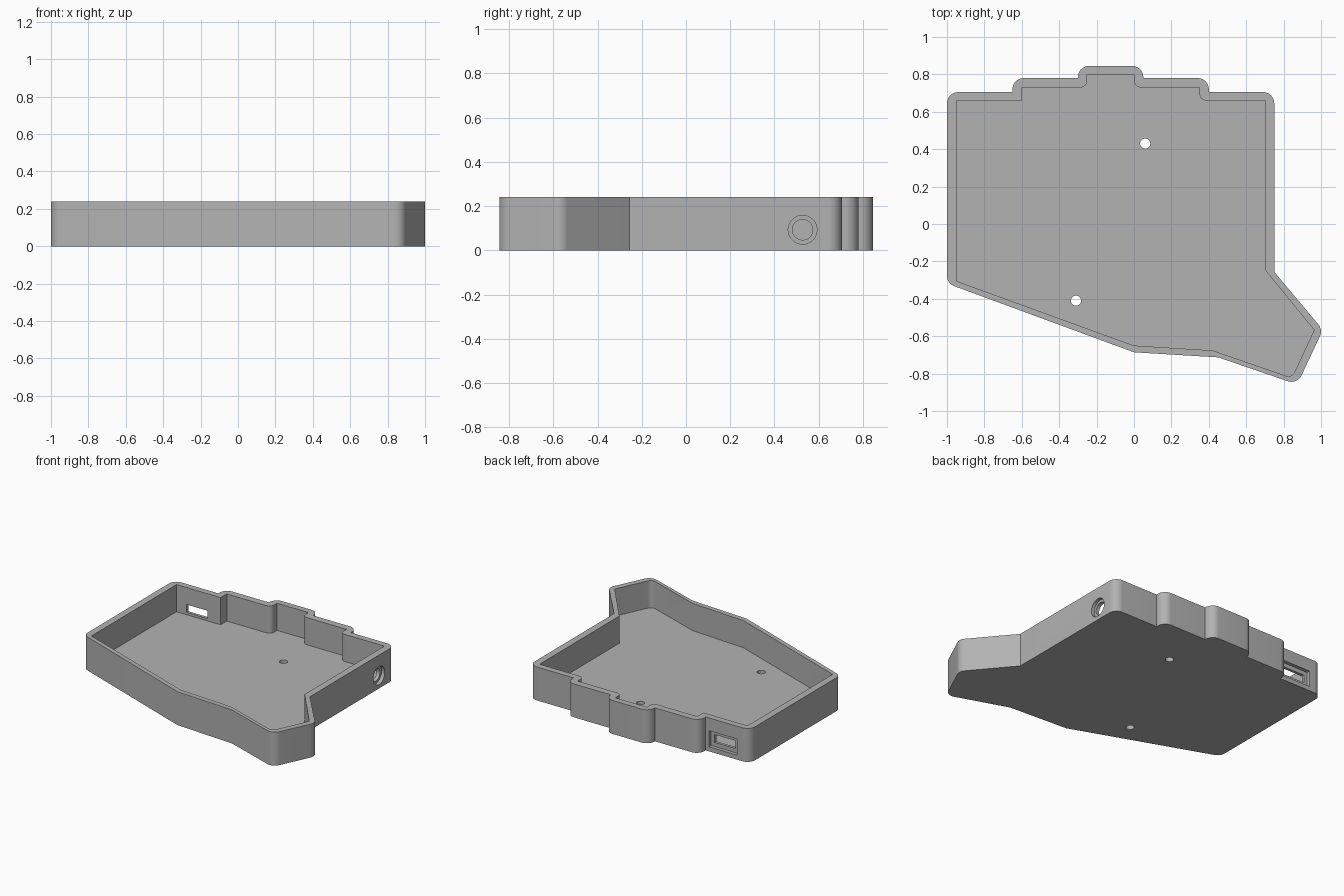
import bpy, bmesh, math
from mathutils import Vector, Matrix

if "Cube" in bpy.data.objects:
    bpy.data.objects.remove(bpy.data.objects["Cube"], do_unlink=True)

HEIGHT, FLOOR = 0.24, 0.045

gray = bpy.data.materials.new("plain gray")
gray.use_nodes = True
color = (0.45, 0.45, 0.45, 1)
gray.diffuse_color = color
gray.node_tree.nodes["Principled BSDF"].inputs["Base Color"].default_value = color


def rounded(points, steps=10):
    """Turn (x, y, radius) corners into an outline with arc corners."""
    out = []
    for i, (x, y, r) in enumerate(points):
        p = Vector((x, y))
        if r == 0:
            out.append(p)
            continue
        a = (Vector(points[i - 1][:2]) - p).normalized()
        b = (Vector(points[(i + 1) % len(points)][:2]) - p).normalized()
        half = a.angle(b) / 2
        center = p + (a + b).normalized() * (r / math.sin(half))
        start = p + a * (r / math.tan(half)) - center
        end = p + b * (r / math.tan(half)) - center
        turn = math.atan2(start.cross(end), start.dot(end))
        for k in range(steps + 1):
            out.append(center + Matrix.Rotation(turn * k / steps, 2) @ start)
    return out


def finish(bm, name):
    bmesh.ops.recalc_face_normals(bm, faces=bm.faces)
    mesh = bpy.data.meshes.new(name)
    bm.to_mesh(mesh)
    bm.free()
    obj = bpy.data.objects.new(name, mesh)
    bpy.context.collection.objects.link(obj)
    mesh.materials.append(gray)
    return obj


def prism(name, outline, low, high):
    bm = bmesh.new()
    face = bm.faces.new([bm.verts.new((p.x, p.y, low)) for p in outline])
    top = bmesh.ops.extrude_face_region(bm, geom=[face])["geom"]
    verts = [v for v in top if isinstance(v, bmesh.types.BMVert)]
    bmesh.ops.translate(bm, verts=verts, vec=(0, 0, high - low))
    return finish(bm, name)


def cylinder(name, center, radius, depth, axis="Z"):
    bm = bmesh.new()
    turn = Matrix.Rotation(math.pi / 2, 4, "Y") if axis == "X" else Matrix()
    bmesh.ops.create_cone(bm, cap_ends=True, segments=48, radius1=radius, radius2=radius,
                          depth=depth, matrix=Matrix.Translation(center) @ turn)
    return finish(bm, name)


def box(name, center, size):
    bm = bmesh.new()
    bmesh.ops.create_cube(bm, size=1, matrix=Matrix.Translation(center) @ Matrix.Diagonal((*size, 1)))
    return finish(bm, name)


# Outer wall corners, counter-clockwise from the left front
R = 0.06
outer = [(-1, -0.318, R), (0, -0.686, 0), (0.45, -0.713, 0), (0.873, -0.858, R),
         (1.01, -0.566, R), (0.75, -0.256, 0), (0.75, 0.705, R), (0.4, 0.705, 0),
         (0.4, 0.78, R), (0.05, 0.78, 0), (0.05, 0.845, R), (-0.3, 0.845, R),
         (-0.3, 0.78, 0), (-0.65, 0.78, R), (-0.65, 0.705, 0), (-1, 0.705, R)]

# Inner cavity corners
S = 0.037
inner = [(-0.95, -0.305, 0), (0, -0.65, 0), (0.42, -0.676, 0), (0.844, -0.823, S),
         (0.963, -0.567, 0), (0.7, -0.245, 0), (0.7, 0.66, 0), (0.35, 0.66, S),
         (0.35, 0.73, 0), (0, 0.73, S), (0, 0.8, 0), (-0.25, 0.8, 0),
         (-0.25, 0.73, S), (-0.6, 0.73, 0), (-0.6, 0.66, 0), (-0.95, 0.66, 0)]

tray = prism("case_tray", rounded(outer), 0, HEIGHT)
cutters = [prism("cavity_cutter", rounded(inner), FLOOR, HEIGHT + 0.1)]

# Screw holes through the floor
for x, y in ((0.06, 0.43), (-0.31, -0.41)):
    cutters.append(cylinder("screw_hole_cutter", (x, y, 0), 0.027, 0.2))

# Round socket in the left wall, with a wider outer step
for x, radius in ((0.72, 0.046), (0.775, 0.065)):
    cutters.append(cylinder("round_socket_cutter", (x, 0.527, 0.093), radius, 0.1, "X"))

# Rectangular port in the back wall, with a wider outer step
cutters.append(box("port_cutter", (-0.787, 0.68, 0.09), (0.167, 0.1, 0.056)))
cutters.append(box("port_recess_cutter", (-0.787, 0.73, 0.09), (0.225, 0.1, 0.115)))

for cutter in cutters:
    cutter.hide_render = True
    cutter.hide_viewport = True
    mod = tray.modifiers.new(cutter.name, "BOOLEAN")
    mod.operation = "DIFFERENCE"
    mod.solver = "EXACT"
    mod.object = cutter

# Apply the cuts and drop the helpers
depsgraph = bpy.context.evaluated_depsgraph_get()
mesh = bpy.data.meshes.new_from_object(tray.evaluated_get(depsgraph))
tray.modifiers.clear()
tray.data = mesh
for cutter in cutters:
    bpy.data.objects.remove(cutter, do_unlink=True)

bpy.ops.object.select_all(action="DESELECT")
tray.select_set(True)
bpy.context.view_layer.objects.active = tray
bpy.ops.object.shade_smooth_by_angle(angle=math.radians(20))
